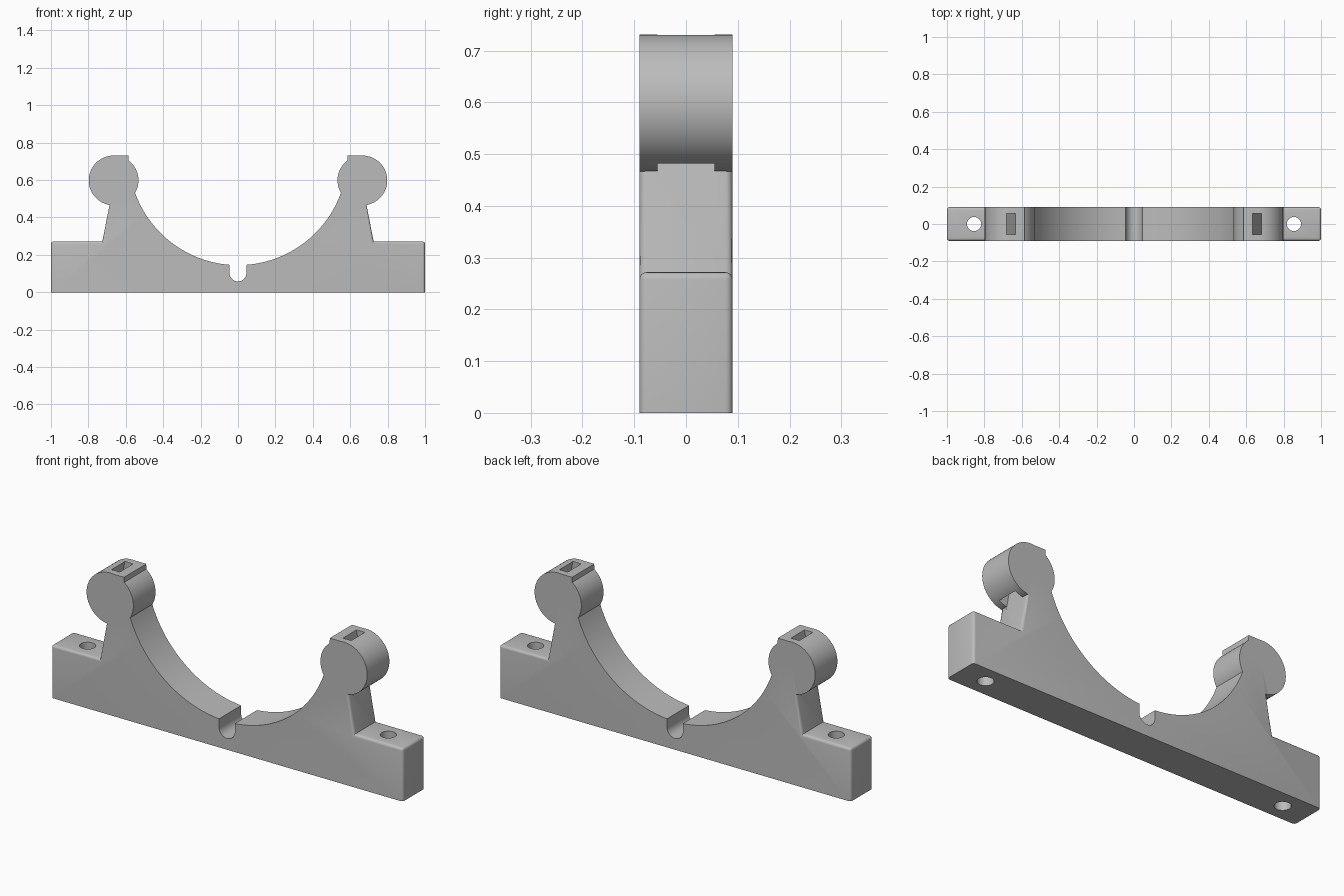
import bpy, bmesh, math
from mathutils import Matrix

cube = bpy.data.objects.get("Cube")
if cube:
    bpy.data.objects.remove(cube)

HALF = 0.09                      # half thickness along y
RIM_Z, RIM_R = 0.73, 0.585       # cradle arc
TAB_Z = 0.272                    # top of the mounting tabs
BOSS_X, BOSS_Z, BOSS_R = 0.665, 0.598, 0.133
TILT = math.atan2(-0.038, 0.195) # lean of the neck and strap slot

grey = bpy.data.materials.new("plain grey")
grey.use_nodes = True
colour = (0.5, 0.5, 0.5, 1)
grey.diffuse_color = colour
grey.node_tree.nodes["Principled BSDF"].inputs["Base Color"].default_value = colour


def make_object(name, bm):
    bmesh.ops.recalc_face_normals(bm, faces=bm.faces)
    mesh = bpy.data.meshes.new(name)
    bm.to_mesh(mesh)
    bm.free()
    mesh.materials.append(grey)
    obj = bpy.data.objects.new(name, mesh)
    bpy.context.collection.objects.link(obj)
    return obj


def cylinder(name, radius, depth, matrix, sides):
    bm = bmesh.new()
    bmesh.ops.create_cone(bm, cap_ends=True, segments=sides, radius1=radius,
                          radius2=radius, depth=depth, matrix=matrix)
    return make_object(name, bm)


def combine(target, tool, operation):
    mod = target.modifiers.new(operation, "BOOLEAN")
    mod.operation, mod.solver, mod.object = operation, "EXACT", tool
    tool.hide_render = True
    bpy.ops.object.select_all(action="DESELECT")
    bpy.context.view_layer.objects.active = target
    target.select_set(True)
    bpy.ops.object.modifier_apply(modifier=mod.name)
    bpy.data.objects.remove(tool)


# Half profile: relief notch, cradle arc, neck, tab
half = []
for i in range(9):
    a = math.radians(-90 + 90 * i / 8)
    half.append((0.045 * math.cos(a), 0.103 + 0.045 * math.sin(a)))
start = math.asin(0.045 / RIM_R)
for i in range(41):
    a = start + (math.pi / 2 - start) * i / 40
    half.append((RIM_R * math.sin(a), RIM_Z - RIM_R * math.cos(a)))
half += [(0.66, RIM_Z), (0.661, 0.6), (0.725, TAB_Z), (1, TAB_Z), (1, 0)]
profile = half + [(-x, z) for x, z in reversed(half[1:])]

# Extrude the body
bm = bmesh.new()
face = bm.faces.new([bm.verts.new((x, -HALF, z)) for x, z in profile])
out = bmesh.ops.extrude_face_region(bm, geom=[face])
bmesh.ops.translate(bm, vec=(0, 2 * HALF, 0),
                    verts=[v for v in out["geom"] if isinstance(v, bmesh.types.BMVert)])
bmesh.ops.recalc_face_normals(bm, faces=bm.faces)


# Round the outer edges of the tabs and necks
def is_rounded(edge):
    a, b = (v.co for v in edge.verts)
    top = max(a.z, b.z)
    if abs(a.y - b.y) > HALF:
        return abs(a.x) > 0.99 and top > 0.2
    return min(abs(a.x), abs(b.x)) > 0.655 and 0.1 < top < 0.65


bmesh.ops.bevel(bm, geom=[e for e in bm.edges if is_rounded(e)], offset=0.014,
                offset_type="OFFSET", segments=4, profile=0.5, affect="EDGES")
body = make_object("cradle_body", bm)

for side in (-1, 1):
    # Round boss at the tip of the arm
    turn = Matrix.Rotation(math.pi / 2, 4, "X")
    boss = cylinder("boss", BOSS_R, 2 * HALF,
                    Matrix.Translation((side * BOSS_X, 0, BOSS_Z)) @ turn, 64)
    combine(body, boss, "UNION")

    # Slanted strap slot running through the boss, flush with the neck
    width = 0.046
    mid_z = 0.62
    mid_x = 0.6865 + math.tan(TILT) * (mid_z - 0.467) + width / 2
    bm = bmesh.new()
    bmesh.ops.create_cube(bm, size=1, matrix=Matrix.Translation((side * mid_x, 0, mid_z))
                          @ Matrix.Rotation(side * TILT, 4, "Y")
                          @ Matrix.Diagonal((width, 0.11, 0.34, 1)))
    combine(body, make_object("slot_cutter", bm), "DIFFERENCE")

    # Vertical screw hole through the tab
    hole = cylinder("hole_cutter", 0.038, 1,
                    Matrix.Translation((side * 0.855, 0, 0)), 32)
    combine(body, hole, "DIFFERENCE")

bpy.ops.object.select_all(action="DESELECT")
bpy.context.view_layer.objects.active = body
body.select_set(True)
bpy.ops.object.shade_smooth_by_angle(angle=math.radians(30))
